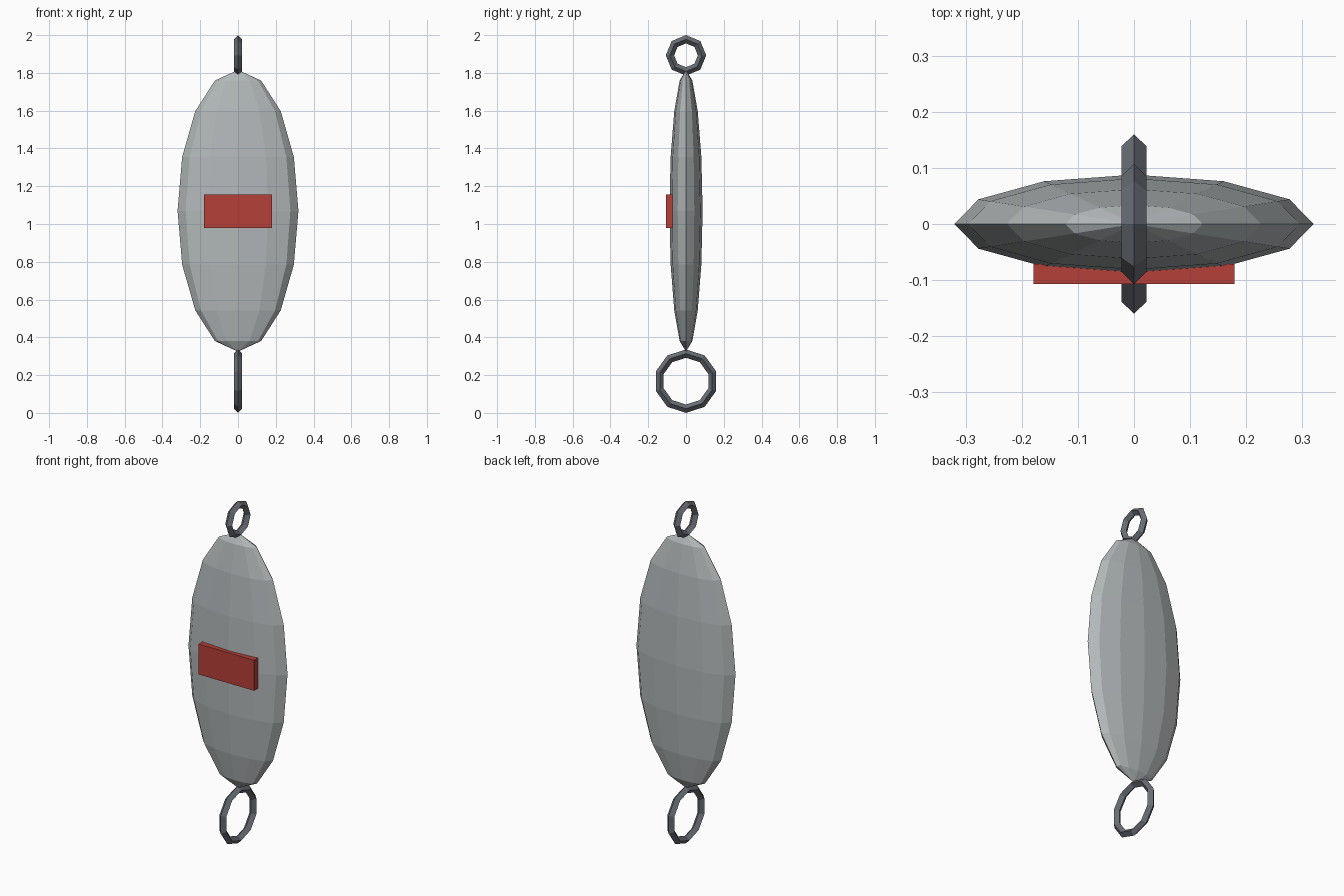
import bpy
from math import pi

cube = bpy.data.objects.get("Cube")
if cube:
    bpy.data.objects.remove(cube, do_unlink=True)


def material(name, rgb):
    mat = bpy.data.materials.new(name)
    mat.use_nodes = True
    color = (*rgb, 1)
    mat.diffuse_color = color
    mat.node_tree.nodes["Principled BSDF"].inputs["Base Color"].default_value = color
    return mat


def finish(name, mat, scale=(1, 1, 1)):
    obj = bpy.context.object
    obj.name = obj.data.name = name
    obj.scale = scale
    obj.data.materials.append(mat)
    bpy.ops.object.shade_flat()
    return obj


def wire_ring(name, z, radius, sides):
    # Square-section ring standing in the side plane
    bpy.ops.mesh.primitive_torus_add(
        location=(0, 0, z), rotation=(0, pi / 2, 0), major_segments=sides,
        minor_segments=4, major_radius=radius, minor_radius=0.022)
    finish(name, steel)


silver = material("silver grey", (0.45, 0.48, 0.49))
steel = material("dark steel", (0.14, 0.155, 0.18))
red = material("label red", (0.47, 0.05, 0.04))

# Flattened egg-shaped body
bpy.ops.mesh.primitive_uv_sphere_add(segments=12, ring_count=8, radius=1,
                                     location=(0, 0, 1.07))
finish("body", silver, (0.32, 0.088, 0.746))

# Raised front label
bpy.ops.mesh.primitive_cube_add(size=1, location=(0, -0.089, 1.068))
finish("front_label", red, (0.358, 0.036, 0.178))

# Rings at both ends
wire_ring("top_ring", 1.893, 0.085, 8)
wire_ring("bottom_ring", 0.168, 0.146, 10)
